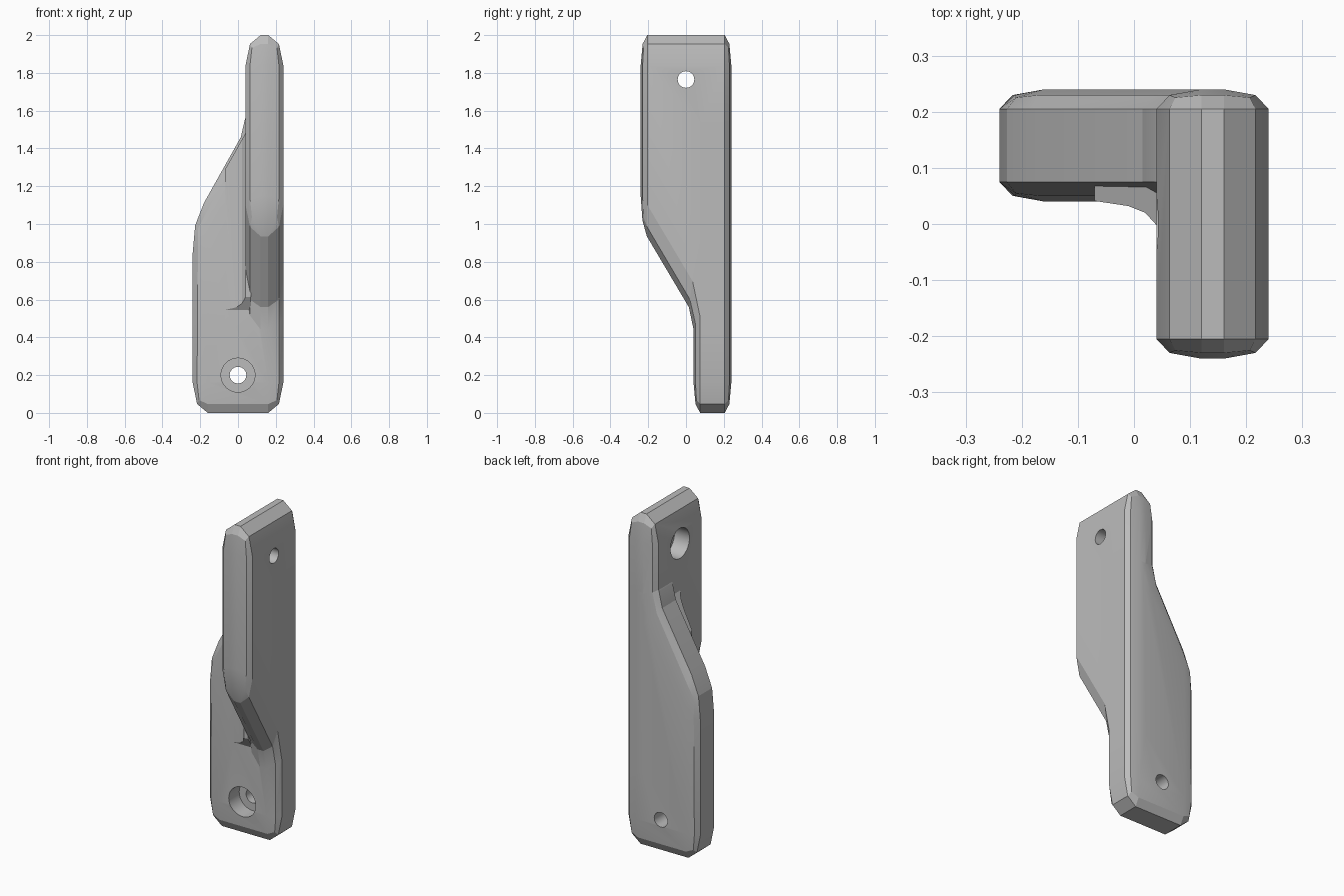
import bpy
import bmesh
import math
from mathutils import Vector

cube = bpy.data.objects.get("Cube")
if cube:
    bpy.data.objects.remove(cube, do_unlink=True)

grey = bpy.data.materials.new("plain grey")
grey.use_nodes = True
colour = (0.5, 0.5, 0.5, 1)
grey.diffuse_color = colour
grey.node_tree.nodes["Principled BSDF"].inputs["Base Color"].default_value = colour

# Edge rounding reach along each axis
REACH = Vector((0.08, 0.035, 0.16))


def make_object(name, bm):
    bmesh.ops.recalc_face_normals(bm, faces=bm.faces)
    mesh = bpy.data.meshes.new(name)
    bm.to_mesh(mesh)
    bm.free()
    mesh.materials.append(grey)
    obj = bpy.data.objects.new(name, mesh)
    bpy.context.collection.objects.link(obj)
    return obj


def prism(name, start, end, rounded=False):
    """Solid between two matching outlines, optionally with rounded edges."""
    bm = bmesh.new()
    a = [bm.verts.new(p) for p in start]
    b = [bm.verts.new(p) for p in end]
    bm.faces.new(a)
    bm.faces.new(b[::-1])
    for i in range(len(a)):
        j = (i + 1) % len(a)
        bm.faces.new((a[i], b[i], b[j], a[j]))
    bmesh.ops.recalc_face_normals(bm, faces=bm.faces)
    if rounded:
        # Bevel in a stretched space so the rounding differs per axis
        bmesh.ops.scale(bm, verts=bm.verts, vec=[1 / r for r in REACH])
        bm.normal_update()
        edges = [e for e in bm.edges if e.calc_face_angle_signed() > 0.1]
        bmesh.ops.bevel(bm, geom=edges, offset=1, offset_type='OFFSET',
                        segments=2, profile=0.5, affect='EDGES')
        bmesh.ops.scale(bm, verts=bm.verts, vec=REACH)
    return make_object(name, bm)


def cylinder(name, radius, start, end):
    """Round cutter from start to end."""
    start, end = Vector(start), Vector(end)
    bm = bmesh.new()
    bmesh.ops.create_cone(bm, cap_ends=True, segments=32, radius1=radius,
                          radius2=radius, depth=(end - start).length)
    obj = make_object(name, bm)
    turn = (end - start).to_track_quat('Z', 'Y').to_matrix().to_4x4()
    turn.translation = (start + end) / 2
    obj.data.transform(turn)
    return obj


def combine(target, other, operation):
    mod = target.modifiers.new(operation.lower(), 'BOOLEAN')
    mod.operation = operation
    mod.solver = 'EXACT'
    mod.object = other
    bpy.context.view_layer.objects.active = target
    bpy.ops.object.modifier_apply(modifier=mod.name)
    bpy.data.objects.remove(other, do_unlink=True)


# Lower plate with a sloping shoulder
low = [(-0.24, 0), (0.24, 0), (0.24, 1.7), (0.07, 1.7), (0.015, 1.46), (-0.24, 1.005)]
bracket = prism("twisted_bracket", [(x, 0.04, z) for x, z in low],
                [(x, 0.24, z) for x, z in low], True)

# Upper plate, turned a quarter turn, with a sloping underside
high = [(-0.24, 2), (0.24, 2), (0.24, 0.3), (0.07, 0.3), (0.015, 0.56), (-0.24, 0.99)]
upper = prism("upper_plate", [(0.04, y, z) for y, z in high],
              [(0.24, y, z) for y, z in high], True)
combine(bracket, upper, 'UNION')

# Curved web in the inside corner
web = [(0.07, -0.003), (0.041, -0.003), (0.02, 0.02), (-0.01, 0.032), (-0.07, 0.041),
       (-0.07, 0.07), (0.07, 0.07)]
fillet = prism("corner_web", [(x, y, 0.61 - 1.6 * y) for x, y in web],
               [(x, y, 1.41 + 1.77 * x) for x, y in web])
combine(bracket, fillet, 'UNION')

# Stepped screw holes, one through each plate
for low_end, step, far_end in (
        ((0, -0.1, 0.2), (0, 0.14, 0.2), (0, 0.4, 0.2)),
        ((-0.1, 0, 1.765), (0.14, 0, 1.765), (0.4, 0, 1.765))):
    combine(bracket, cylinder("wide_bore", 0.09, low_end, step), 'DIFFERENCE')
    combine(bracket, cylinder("narrow_bore", 0.044, low_end, far_end), 'DIFFERENCE')

# Soft bore walls, crisp facets elsewhere
bpy.ops.object.select_all(action='DESELECT')
bracket.select_set(True)
bpy.context.view_layer.objects.active = bracket
bpy.ops.object.shade_smooth_by_angle(angle=math.radians(14))
